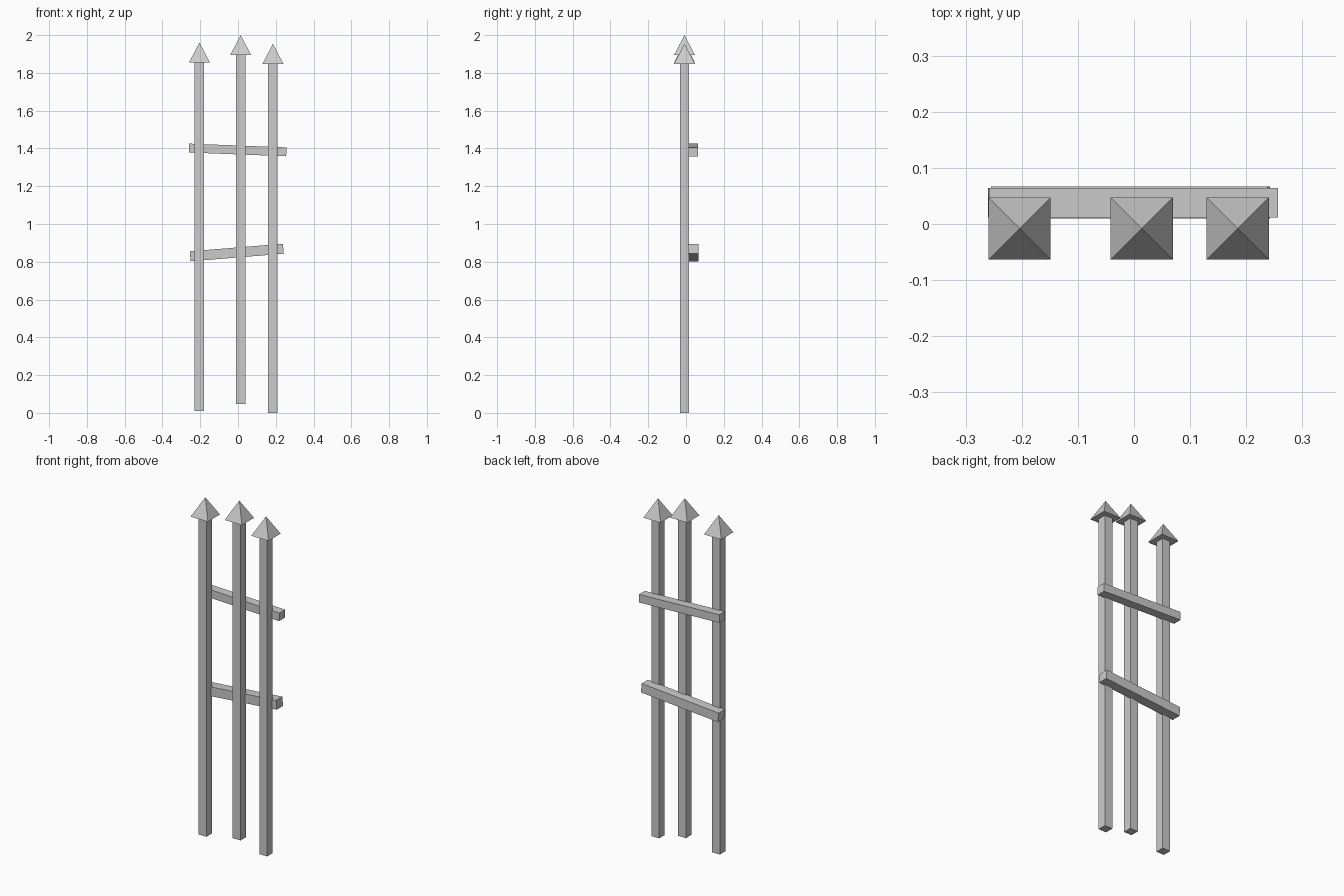
import bpy
import math

if "Cube" in bpy.data.objects:
    bpy.data.objects.remove(bpy.data.objects["Cube"])

POST_Y = -0.008


def box(name, center, size, tilt=0.0):
    bpy.ops.mesh.primitive_cube_add(size=1, location=center)
    ob = bpy.context.object
    ob.name = name
    ob.scale = size
    bpy.ops.object.transform_apply(location=False, rotation=False, scale=True)
    ob.rotation_euler = (0, tilt, 0)
    return ob


def picket(side, x, bottom, base, tip):
    # square post
    box(side + "_post", (x, POST_Y, (bottom + base) / 2), (0.05, 0.05, base - bottom))
    # pyramid point
    bpy.ops.mesh.primitive_cone_add(vertices=4, radius1=0.111 / math.sqrt(2), radius2=0,
                                    depth=tip - base, location=(x, POST_Y, (base + tip) / 2),
                                    rotation=(0, 0, math.pi / 4))
    bpy.context.object.name = side + "_post_point"


def rail(name, x0, z0, x1, z1, y, width, height):
    # tilted bar between two end centres
    length = math.hypot(x1 - x0, z1 - z0)
    box(name, ((x0 + x1) / 2, y, (z0 + z1) / 2), (length, width, height),
        -math.atan2(z1 - z0, x1 - x0))


# pickets
picket("left", -0.204, 0.01, 1.855, 1.961)
picket("middle", 0.014, 0.047, 1.894, 2.0)
picket("right", 0.185, 0.0, 1.848, 1.954)

# cross rails behind the posts
rail("upper_rail", -0.259, 1.402, 0.256, 1.382, 0.038, 0.052, 0.047)
rail("lower_rail", -0.253, 0.829, 0.240, 0.869, 0.038, 0.057, 0.053)
